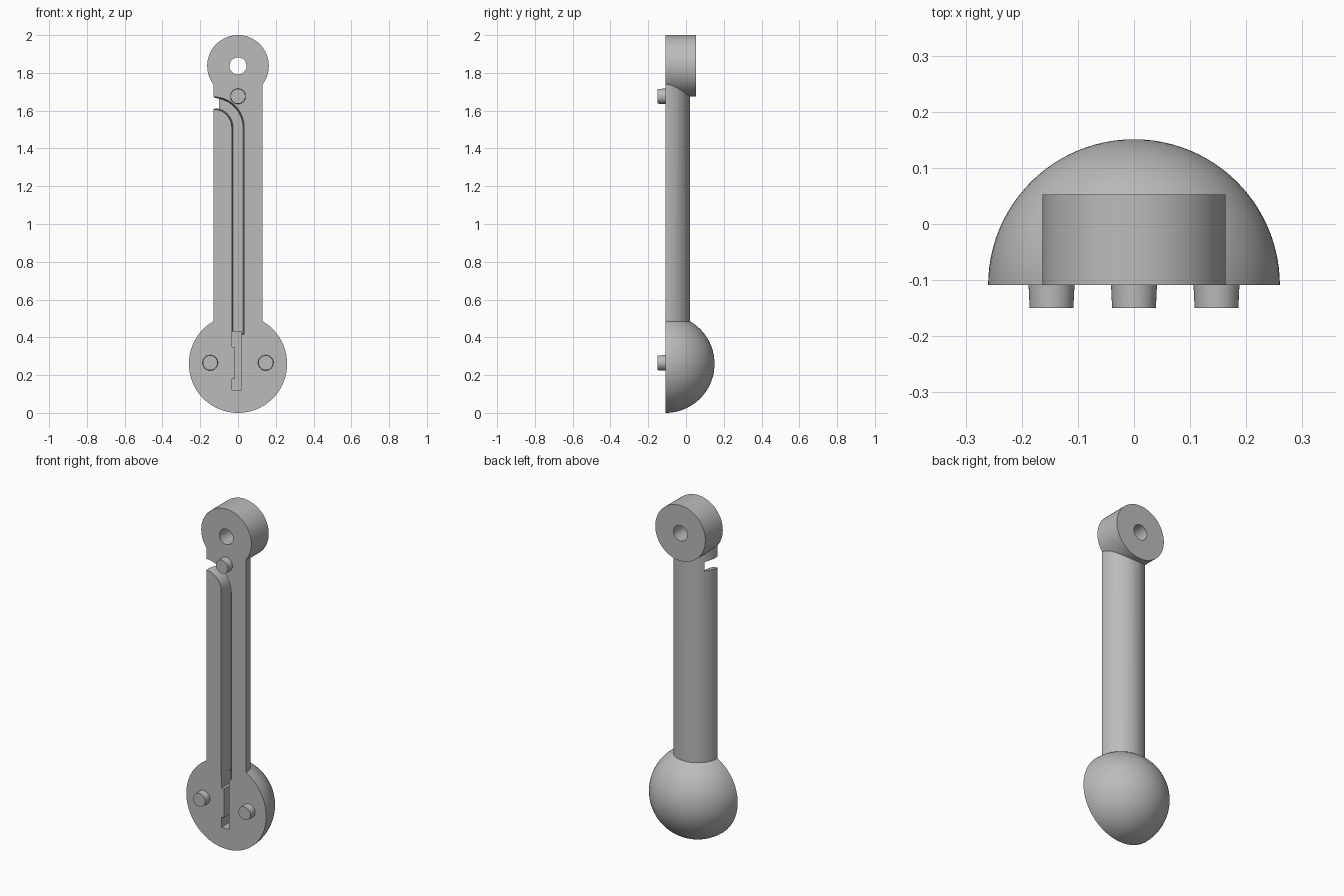
import bpy, bmesh, math
from mathutils import Matrix, Vector

cube = bpy.data.objects.get("Cube")
if cube:
    bpy.data.objects.remove(cube, do_unlink=True)

FRONT = -0.109          # y of the flat mating face
BALL_R, SHAFT_R, HEAD_R = 0.26, 0.13, 0.163
HEAD_Z = 2 - HEAD_R

grey = bpy.data.materials.new("light grey plastic")
grey.use_nodes = True
colour = (0.5, 0.5, 0.5, 1)
grey.diffuse_color = colour
grey.node_tree.nodes["Principled BSDF"].inputs["Base Color"].default_value = colour


def finish(name, bm):
    bmesh.ops.recalc_face_normals(bm, faces=bm.faces)
    mesh = bpy.data.meshes.new(name)
    bm.to_mesh(mesh)
    bm.free()
    mesh.materials.append(grey)
    obj = bpy.data.objects.new(name, mesh)
    bpy.context.collection.objects.link(obj)
    return obj


def rod_y(name, x, z, r_front, r_back, y0, y1, segments=64):
    """Round rod lying along y."""
    bm = bmesh.new()
    place = Matrix.Translation((x, (y0 + y1) / 2, z)) @ Matrix.Rotation(-math.pi / 2, 4, "X")
    bmesh.ops.create_cone(bm, cap_ends=True, segments=segments, radius1=r_front,
                          radius2=r_back, depth=y1 - y0, matrix=place)
    return finish(name, bm)


def prism_y(name, front_outline, back_outline, y0, y1):
    """Loft between two matching x-z outlines."""
    bm = bmesh.new()
    a = [bm.verts.new((x, y0, z)) for x, z in front_outline]
    b = [bm.verts.new((x, y1, z)) for x, z in back_outline]
    bm.faces.new(a)
    bm.faces.new(b[::-1])
    for i in range(len(a)):
        j = (i + 1) % len(a)
        bm.faces.new((a[i], b[i], b[j], a[j]))
    return finish(name, bm)


def combine(target, other, operation):
    mod = target.modifiers.new(other.name, "BOOLEAN")
    mod.operation, mod.object, mod.solver = operation, other, "EXACT"
    bpy.context.view_layer.objects.active = target
    bpy.ops.object.modifier_apply(modifier=mod.name)
    bpy.data.objects.remove(other, do_unlink=True)


# Ball end, with its poles along y
bm = bmesh.new()
bmesh.ops.create_uvsphere(
    bm, u_segments=96, v_segments=48, radius=BALL_R,
    matrix=Matrix.Translation((0, FRONT, BALL_R)) @ Matrix.Rotation(math.pi / 2, 4, "X"))
body = finish("lever_half", bm)

# Shaft and pivot head
bm = bmesh.new()
z0, z1 = BALL_R, HEAD_Z - 0.08
bmesh.ops.create_cone(bm, cap_ends=True, segments=64, radius1=SHAFT_R, radius2=SHAFT_R,
                      depth=z1 - z0, matrix=Matrix.Translation((0, FRONT, (z0 + z1) / 2)))
combine(body, finish("shaft", bm), "UNION")
combine(body, rod_y("head", 0, HEAD_Z, HEAD_R, HEAD_R, FRONT - 0.2, 0.053, 96), "UNION")

# Slice off the front half to leave the flat face
bm = bmesh.new()
bmesh.ops.create_cube(bm, size=4, matrix=Matrix.Translation((0, FRONT - 2, 1)))
combine(body, finish("front_slice", bm), "DIFFERENCE")

# Pivot hole
combine(body, rod_y("pivot_hole", 0, HEAD_Z, 0.045, 0.045, -0.4, 0.4), "DIFFERENCE")


# Cable groove: straight up the shaft, then bending out to the side
def groove_outline(half, end):
    cx, cz, bend = -0.13, 1.51, 0.13
    def side(r):
        arc = [(cx + r * math.cos(a), cz + r * math.sin(a))
               for a in (math.radians(5 * i) for i in range(19))]
        return [(cx + r, end)] + arc + [(cx - 0.1, cz + r)]
    return side(bend + half) + side(bend - half)[::-1]


combine(body, prism_y("cable_groove", groove_outline(0.033, 0.414),
                      groove_outline(0.026, 0.42), FRONT - 0.001, FRONT + 0.082), "DIFFERENCE")

# Stepped switch slot in the ball
slot = [(0.018, 0.43), (0.018, 0.12), (-0.032, 0.12), (-0.032, 0.18), (-0.016, 0.18),
        (-0.016, 0.35), (-0.032, 0.35), (-0.032, 0.43)]
combine(body, prism_y("switch_slot", slot, slot, FRONT - 0.01, FRONT + 0.09), "DIFFERENCE")

# Locating pegs, slightly tapered
pegs = [rod_y(name, x, z, 0.039, 0.041, FRONT - 0.041, FRONT + 0.002, 48)
        for name, x, z in (("left_peg", 0.147, 0.265), ("right_peg", -0.147, 0.265),
                           ("upper_peg", 0, 1.676))]

# Smooth the round surfaces, keep edges crisp
bpy.ops.object.select_all(action="DESELECT")
for obj in [body] + pegs:
    obj.select_set(True)
bpy.context.view_layer.objects.active = body
bpy.ops.object.shade_smooth_by_angle(angle=math.radians(30))
